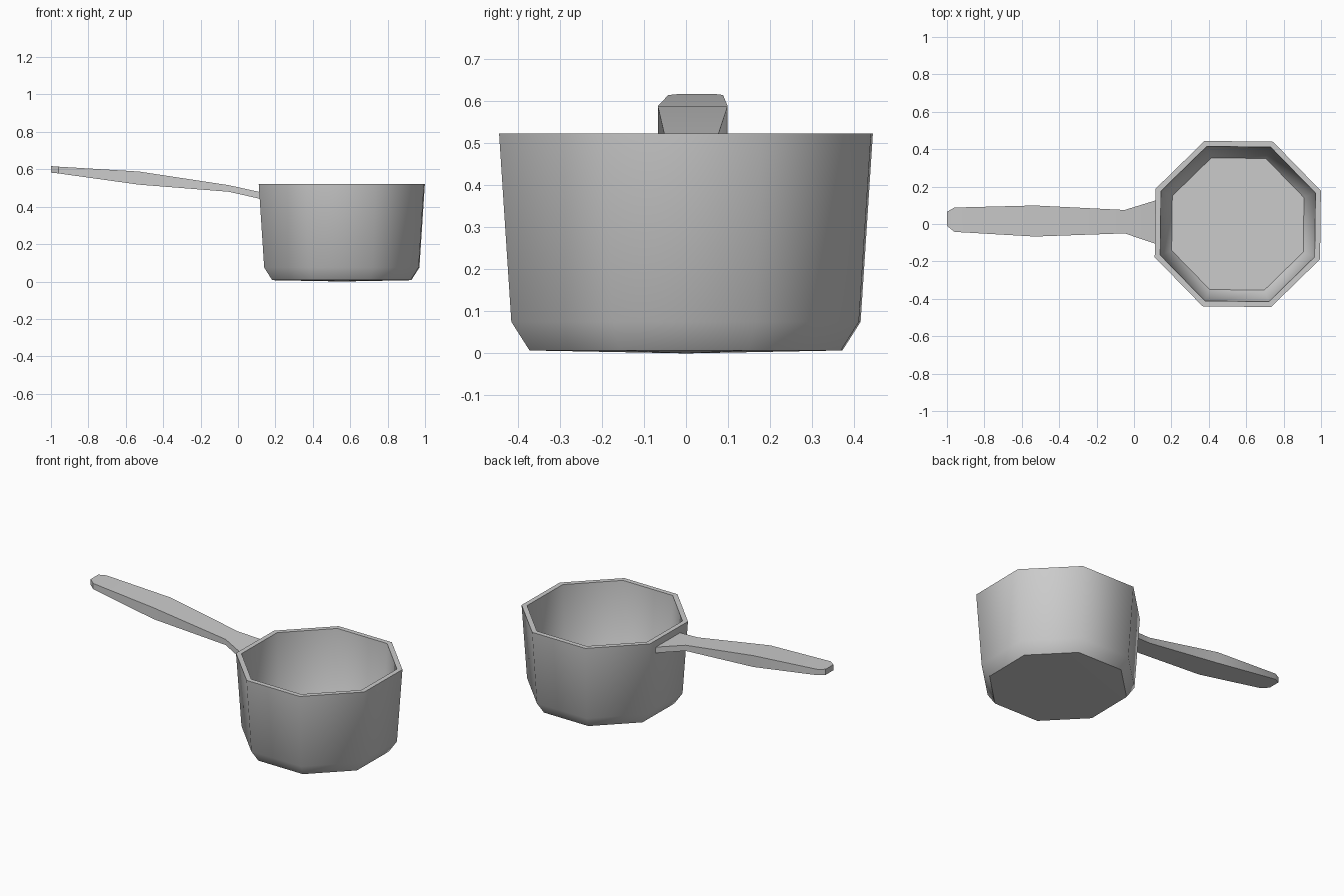
import bpy
import bmesh
from math import cos, sin, pi, radians

default_cube = bpy.data.objects.get("Cube")
if default_cube:
    bpy.data.objects.remove(default_cube, do_unlink=True)

# One plain grey metal
metal = bpy.data.materials.new("grey metal")
metal.use_nodes = True
GREY = (0.6, 0.6, 0.6, 1)
metal.diffuse_color = GREY
metal.node_tree.nodes["Principled BSDF"].inputs["Base Color"].default_value = GREY

SIDES = 8
CENTRE_X = 0.555
TURN = radians(-0.7)


def finish(name, bm, angle):
    """Turn a bmesh into a shaded object."""
    bmesh.ops.recalc_face_normals(bm, faces=bm.faces)
    mesh = bpy.data.meshes.new(name)
    bm.to_mesh(mesh)
    bm.free()
    mesh.materials.append(metal)
    obj = bpy.data.objects.new(name, mesh)
    bpy.context.collection.objects.link(obj)
    bpy.ops.object.select_all(action='DESELECT')
    obj.select_set(True)
    bpy.context.view_layer.objects.active = obj
    bpy.ops.object.shade_smooth_by_angle(angle=radians(angle))
    return obj


def bridge(bm, a, b):
    """Join two rings of equal length with quads."""
    n = len(a)
    for i in range(n):
        j = (i + 1) % n
        bm.faces.new((a[i], a[j], b[j], b[i]))


def fan(bm, ring, point):
    """Close a ring onto a centre point."""
    tip = bm.verts.new(point)
    for i in range(len(ring)):
        bm.faces.new((ring[i - 1], ring[i], tip))


# Pan bowl: (flat half-width, height) from outer base, over the rim, to the floor
profile = [(0.37, 0.007), (0.413, 0.075), (0.442, 0.522),
           (0.413, 0.522), (0.386, 0.09), (0.352, 0.037)]
bm = bmesh.new()
rings = []
for half, z in profile:
    radius = half / cos(pi / SIDES)
    angles = [TURN + (i + 0.5) * 2 * pi / SIDES for i in range(SIDES)]
    rings.append([bm.verts.new((CENTRE_X + radius * cos(a), radius * sin(a), z))
                  for a in angles])
for lower, upper in zip(rings, rings[1:]):
    bridge(bm, lower, upper)
fan(bm, rings[0], (CENTRE_X, 0, 0))
bm.faces.new(rings[-1])
finish("pan_bowl", bm, 50)

# Handle: (x, right edge y, left edge y, bottom z, top z) from tip to bowl
stations = [(-1.0, -0.01, 0.065, 0.582, 0.617),
            (-0.96, -0.042, 0.088, 0.578, 0.614),
            (-0.53, -0.067, 0.099, 0.518, 0.588),
            (-0.05, -0.05, 0.075, 0.48, 0.515),
            (0.128, -0.11, 0.13, 0.44, 0.476)]
bm = bmesh.new()
sections = [[bm.verts.new((x, y, z)) for y, z in
             ((y0, z0), (y1, z0), (y1, z1), (y0, z1))]
            for x, y0, y1, z0, z1 in stations]
for a, b in zip(sections, sections[1:]):
    bridge(bm, a, b)
bm.faces.new(sections[0])
bm.faces.new(sections[-1])
finish("handle", bm, 30)
